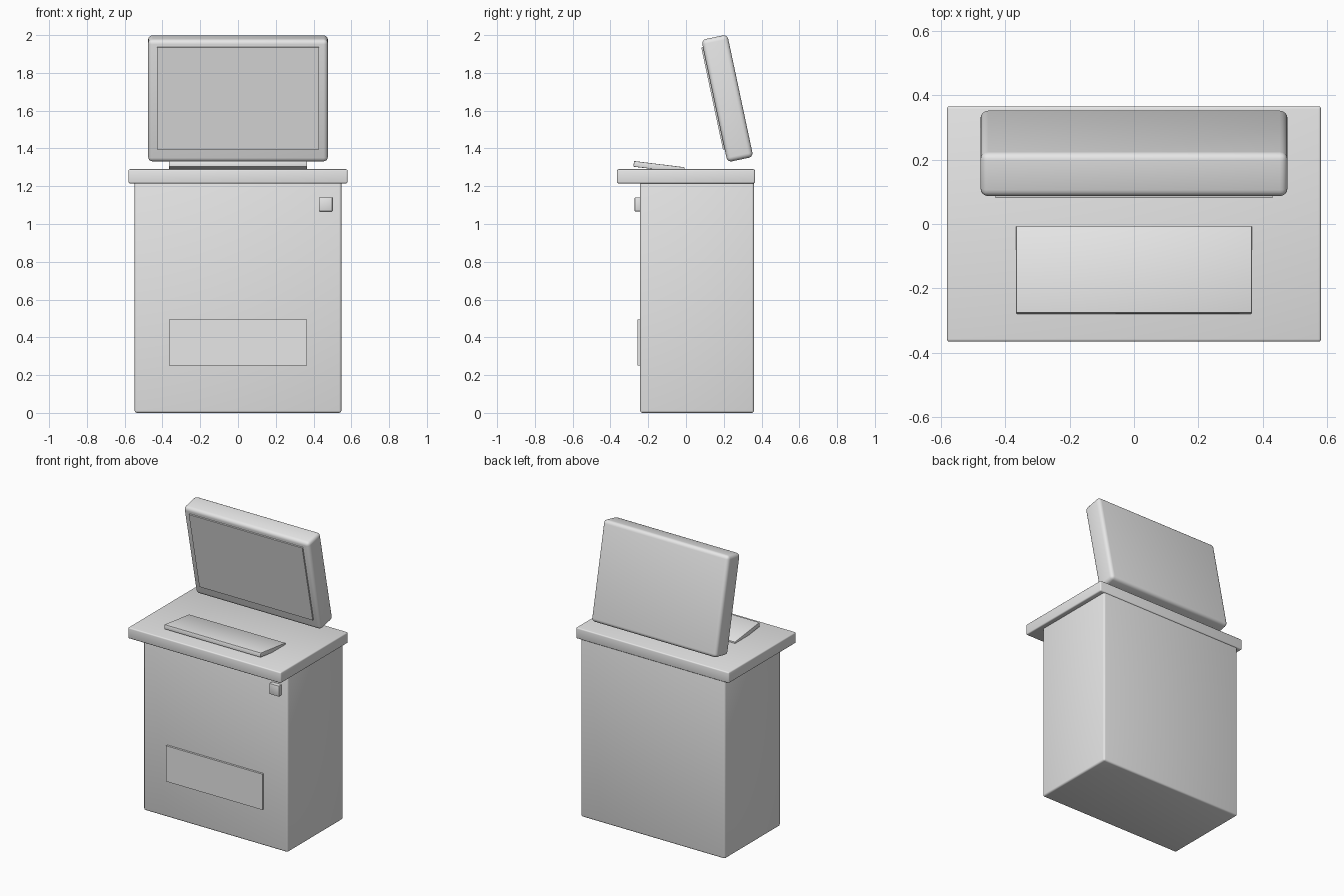
import bpy, math
from mathutils import Matrix, Vector

if "Cube" in bpy.data.objects:
    bpy.data.objects.remove(bpy.data.objects["Cube"])


def material(name, rgb):
    m = bpy.data.materials.new(name)
    m.diffuse_color = (*rgb, 1.0)
    m.use_nodes = True
    m.node_tree.nodes["Principled BSDF"].inputs["Base Color"].default_value = m.diffuse_color
    return m


GREY = material("light grey", (0.8, 0.8, 0.8))


def box(name, lo, hi, bevel=0.0, segments=3, frame=None):
    """Box between two corners, optionally rounded and placed in a tilted frame."""
    lo, hi = Vector(lo), Vector(hi)
    bpy.ops.mesh.primitive_cube_add(size=1)
    ob = bpy.context.object
    ob.name = name
    size = hi - lo
    mat = Matrix.Translation((lo + hi) / 2) @ Matrix.Diagonal((*size, 1))
    ob.data.transform(mat)
    if frame is not None:
        ob.matrix_world = frame
    ob.data.materials.append(GREY)
    if bevel:
        mod = ob.modifiers.new("rounded_edges", 'BEVEL')
        mod.width = bevel
        mod.segments = segments
        bpy.ops.object.modifier_apply(modifier=mod.name)
        bpy.ops.object.shade_smooth_by_angle(angle=math.radians(40))
    return ob


def tilted(x, y, z, degrees):
    return Matrix.Translation((x, y, z)) @ Matrix.Rotation(math.radians(degrees), 4, 'X')


# cabinet and worktop
box("cabinet", (-0.547, -0.243, 0.0), (0.547, 0.36, 1.225), 0.012)
box("worktop", (-0.58, -0.365, 1.215), (0.58, 0.365, 1.29), 0.008)

# front panel and button
box("front_panel", (-0.365, -0.257, 0.25), (0.365, -0.235, 0.495))
box("button", (0.428, -0.272, 1.067), (0.5, -0.235, 1.141), 0.004, 2)

# keyboard plate, front edge raised
box("keyboard", (-0.366, -0.135, -0.015), (0.366, 0.135, 0.015), 0.003, 2,
    tilted(0, -0.143, 1.302, -7))

# leaning monitor with thin screen plate
lean = tilted(0, 0.219, 1.665, 12)
box("monitor", (-0.476, -0.07, -0.331), (0.476, 0.07, 0.331), 0.024, 4, lean)
box("screen", (-0.43, -0.079, -0.26), (0.43, -0.065, 0.292), frame=lean)
